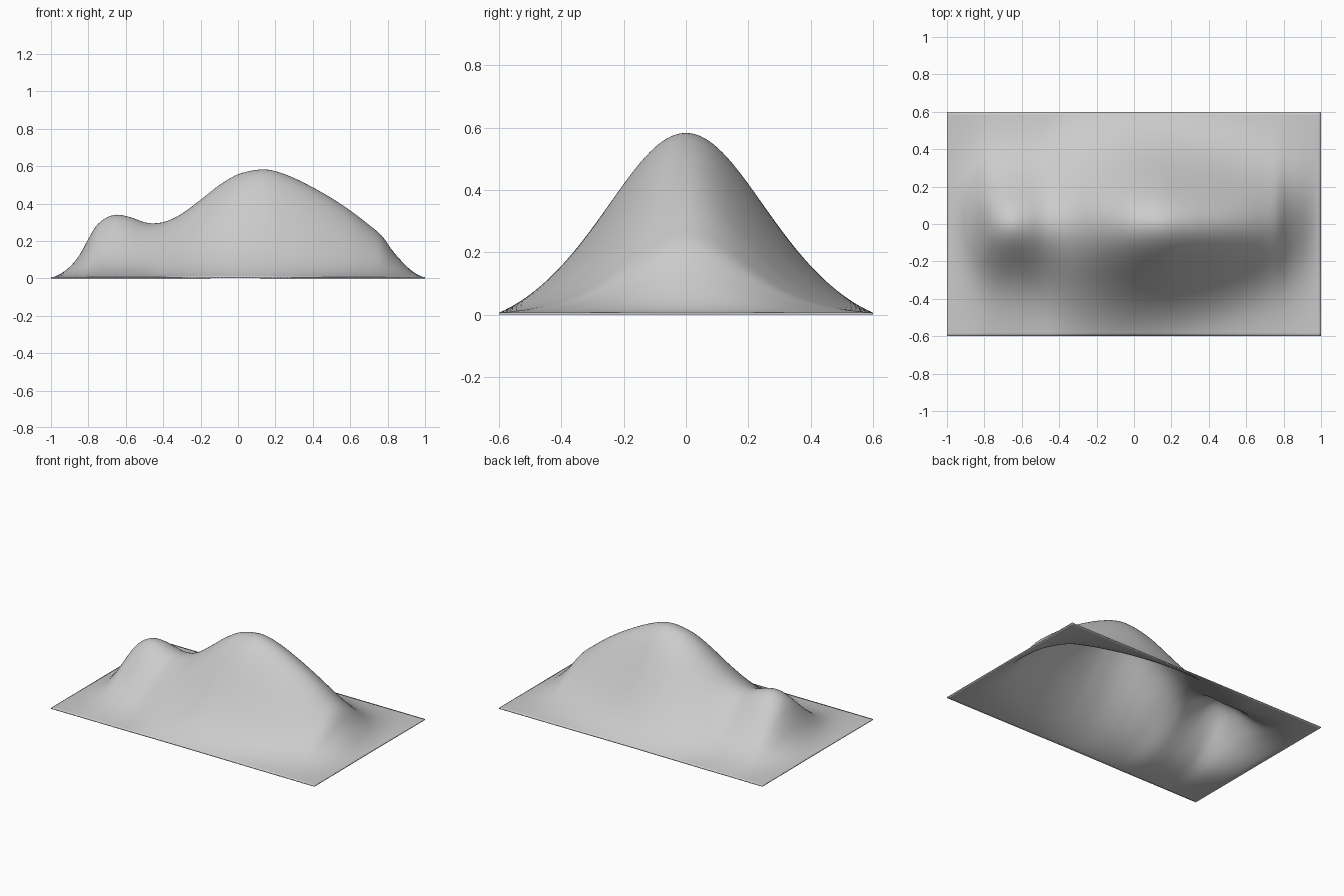
import bpy, bmesh, math

if "Cube" in bpy.data.objects:
    bpy.data.objects.remove(bpy.data.objects["Cube"])

NX, NY = 120, 72          # grid cells along each side
HX, HY = 1.0, 0.6         # half sizes
THICK = 0.006             # sheet thickness

# Crest height along the ridge: (x, z above the sheet)
CREST = [(-1, 0), (-.95, .018), (-.9, .055), (-.85, .115), (-.8, .205), (-.76, .272),
         (-.71, .315), (-.65, .334), (-.58, .322), (-.5, .294), (-.45, .288), (-.38, .30),
         (-.3, .34), (-.2, .414), (-.1, .492), (0, .55), (.12, .576), (.2, .567),
         (.3, .53), (.4, .48), (.5, .423), (.6, .357), (.7, .28), (.77, .22),
         (.83, .137), (.9, .06), (.95, .02), (1, 0)]
# Spread of the slope across the ridge: (x, sigma)
SPREAD = [(-1, .2), (-.8, .175), (-.65, .17), (-.5, .2), (-.35, .25), (-.1, .255),
          (.12, .245), (.4, .225), (.6, .2), (.8, .18), (1, .2)]


def curve(pts, x):
    """Smooth cubic through the given points."""
    def slope(i):
        a, b = pts[max(i - 1, 0)], pts[min(i + 1, len(pts) - 1)]
        return (b[1] - a[1]) / (b[0] - a[0])
    i = 0
    while i < len(pts) - 2 and x > pts[i + 1][0]:
        i += 1
    (x0, y0), (x1, y1) = pts[i], pts[i + 1]
    w = x1 - x0
    t = (x - x0) / w
    m0, m1 = slope(i) * w, slope(i + 1) * w
    if i == 0:
        m0 = 0
    if i == len(pts) - 2:
        m1 = 0
    return ((2*t**3 - 3*t*t + 1) * y0 + (t**3 - 2*t*t + t) * m0
            + (3*t*t - 2*t**3) * y1 + (t**3 - t*t) * m1)


def bell(y, s):
    return math.exp(-y * y / (2 * s * s))


def height(x, y):
    s = curve(SPREAD, x)
    narrow = min(1.0, max(0.0, (.245 - s) / .07)) * .3
    cross = (1 - narrow) * bell(y, s) + narrow * bell(y, .27)
    fade = max(0.0, 1 - abs(y / HY) ** 8)
    return max(0.0, curve(CREST, x)) * cross * fade


# Hill sheet: a flat grid raised by the height rule
bm = bmesh.new()
bmesh.ops.create_grid(bm, x_segments=NX, y_segments=NY, size=1.0)
for v in bm.verts:
    v.co.x *= HX
    v.co.y *= HY
    v.co.z = THICK + height(v.co.x, v.co.y)
for f in bm.faces:
    f.smooth = True
mesh = bpy.data.meshes.new("hill_terrain")
bm.to_mesh(mesh)
bm.free()
hill = bpy.data.objects.new("hill_terrain", mesh)
bpy.context.collection.objects.link(hill)

# Thin underside and rim
solid = hill.modifiers.new("thickness", 'SOLIDIFY')
solid.thickness = THICK
solid.offset = -1

grey = bpy.data.materials.new("light_grey")
grey.diffuse_color = (.6, .6, .6, 1)
grey.use_nodes = True
grey.node_tree.nodes["Principled BSDF"].inputs["Base Color"].default_value = grey.diffuse_color
mesh.materials.append(grey)
